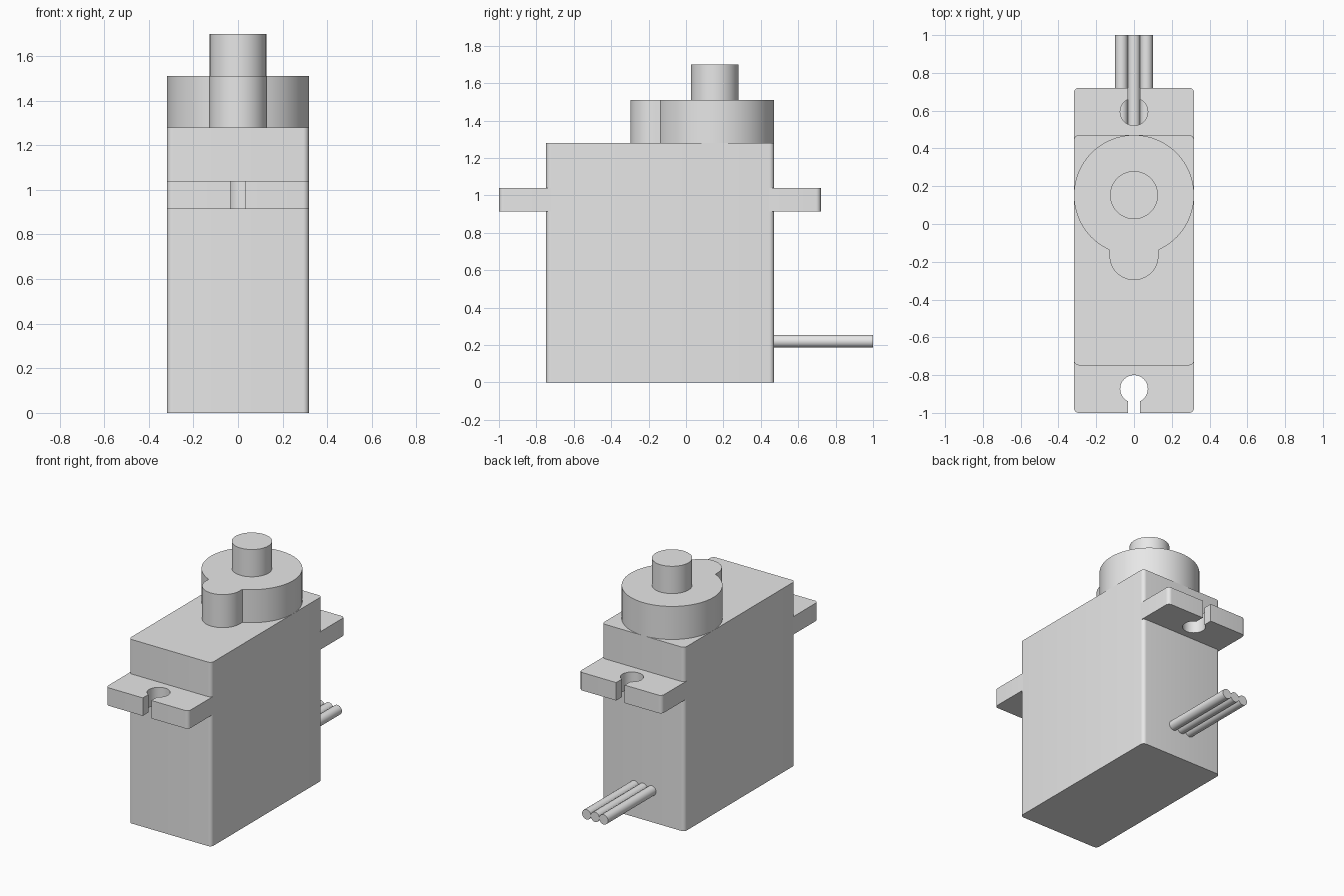
import bpy, bmesh
from math import sin, cos, pi, asin, sqrt, radians
from mathutils import Matrix

cube = bpy.data.objects.get("Cube")
if cube:
    bpy.data.objects.remove(cube, do_unlink=True)

grey = bpy.data.materials.new("light grey plastic")
grey.use_nodes = True
grey.diffuse_color = (0.8, 0.8, 0.8, 1)
grey.node_tree.nodes["Principled BSDF"].inputs["Base Color"].default_value = (0.8, 0.8, 0.8, 1)

HALF_W = 0.318
FRONT, BACK = -0.748, 0.471
CORNER = 0.026
BODY_TOP = 1.28
AXIS_Y = BACK - HALF_W


def arc(cx, cy, r, a0, a1, n):
    """Points on an arc from angle a0 to a1."""
    return [(cx + r * cos(a0 + (a1 - a0) * i / n),
             cy + r * sin(a0 + (a1 - a0) * i / n)) for i in range(n + 1)]


def prism(name, outline, z0, z1, matrix=None):
    """Extrude a closed outline from z0 to z1, with sharp edges kept."""
    bm = bmesh.new()
    base = bm.faces.new([bm.verts.new((x, y, z0)) for x, y in outline])
    top = bmesh.ops.extrude_face_region(bm, geom=[base])["geom"]
    verts = [g for g in top if isinstance(g, bmesh.types.BMVert)]
    bmesh.ops.translate(bm, verts=verts, vec=(0, 0, z1 - z0))
    if matrix:
        bm.transform(matrix)
    bmesh.ops.recalc_face_normals(bm, faces=bm.faces)
    mesh = bpy.data.meshes.new(name)
    bm.to_mesh(mesh)
    bm.free()
    mesh.materials.append(grey)
    mesh.shade_smooth()
    mesh.set_sharp_from_angle(angle=radians(30))
    obj = bpy.data.objects.new(name, mesh)
    bpy.context.collection.objects.link(obj)
    return obj


# Main case with rounded upright edges
xc, yf, yb = HALF_W - CORNER, FRONT + CORNER, BACK - CORNER
case = (arc(xc, yb, CORNER, 0, pi / 2, 6) + arc(-xc, yb, CORNER, pi / 2, pi, 6)
        + arc(-xc, yf, CORNER, pi, 1.5 * pi, 6) + arc(xc, yf, CORNER, 1.5 * pi, 2 * pi, 6))
prism("case", case, 0, BODY_TOP)


# Mounting tabs, each with a round screw hole open to the outer edge
def tab(name, inner, outer, side):
    hole_r, slot = 0.073, 0.033
    length = abs(outer - inner)
    hole_y = length - 0.127
    a = asin(slot / hole_r)
    edge = length - CORNER
    pts = [(HALF_W, 0)] + arc(xc, edge, CORNER, 0, pi / 2, 6)
    pts += [(slot, length)]
    pts += arc(0, hole_y, hole_r, pi / 2 - a, -1.5 * pi + a, 40)
    pts += [(-slot, length)]
    pts += arc(-xc, edge, CORNER, pi / 2, pi, 6) + [(-HALF_W, 0)]
    prism(name, [(x, inner + side * y) for x, y in pts], 0.915, 1.04)


tab("front_mounting_tab", yf, -1.0, -1)
tab("back_mounting_tab", yb, 0.721, 1)

# Gear housing: large round with a small lobe towards the front
LOBE_R, LOBE_Y = 0.13, -0.167
b = asin(LOBE_R / HALF_W)
housing = arc(0, AXIS_Y, HALF_W, -pi / 2 + b, 1.5 * pi - b, 72)
housing += arc(0, LOBE_Y, LOBE_R, pi, 2 * pi, 28)
prism("gear_housing", housing, BODY_TOP, 1.51)

# Output shaft
prism("output_shaft", arc(0, AXIS_Y, 0.127, 0, 2 * pi, 48)[:-1], 1.51, 1.7)

# Three cable wires leaving the back
for label, x in (("right", -0.066), ("middle", 0), ("left", 0.066)):
    prism(label + "_wire", arc(0, 0, 0.034, 0, 2 * pi, 24)[:-1], -1.0, -BACK,
          Matrix.Translation((x, 0, 0.22)) @ Matrix.Rotation(pi / 2, 4, "X"))
